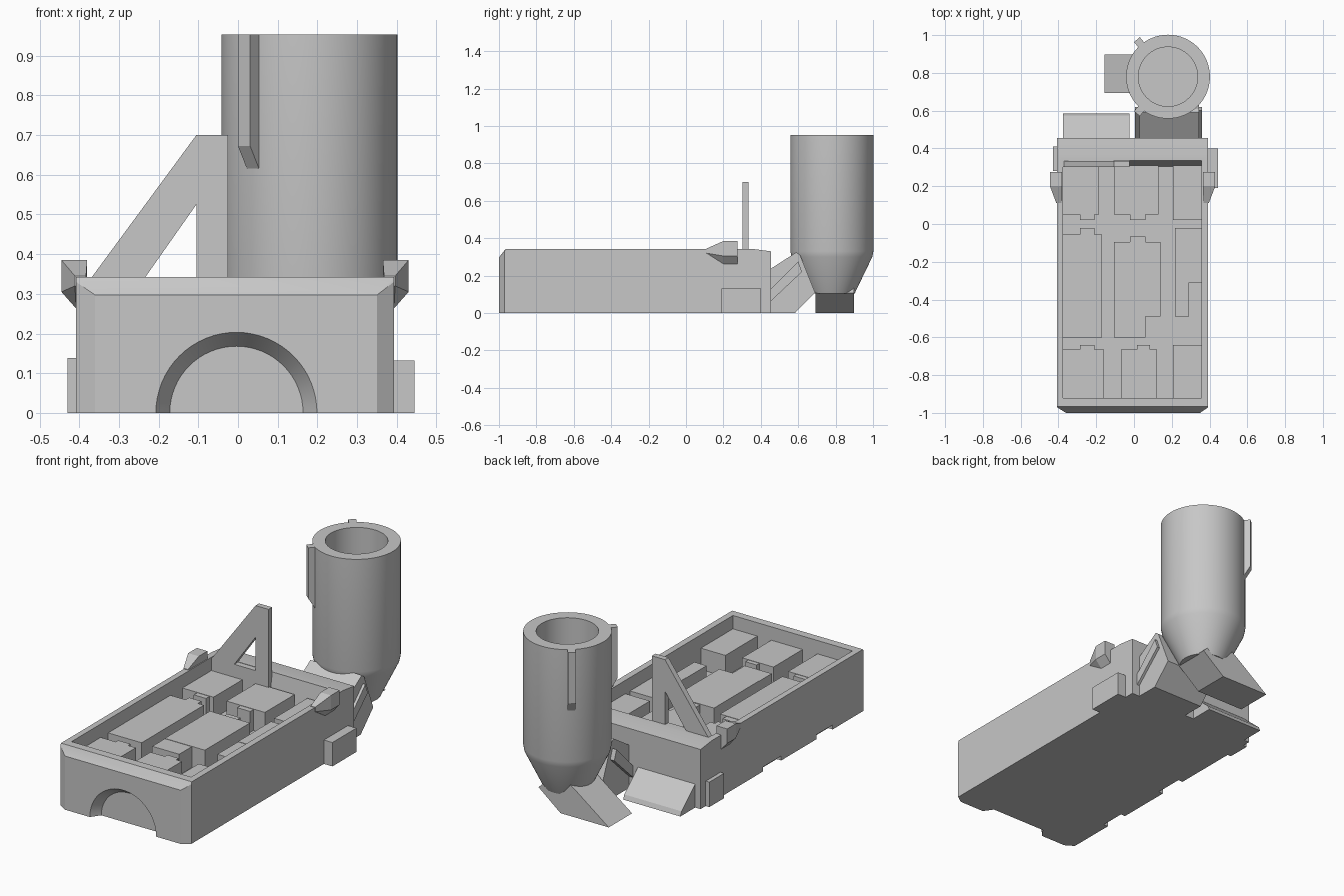
import bpy, bmesh, math
from mathutils import Vector, Matrix

cube = bpy.data.objects.get("Cube")
if cube:
    bpy.data.objects.remove(cube, do_unlink=True)

grey = bpy.data.materials.new("plain grey")
grey.use_nodes = True
COLOUR = (0.57, 0.57, 0.57, 1)
grey.diffuse_color = COLOUR
grey.node_tree.nodes["Principled BSDF"].inputs["Base Color"].default_value = COLOUR


def finish(name, bm):
    bmesh.ops.recalc_face_normals(bm, faces=bm.faces)
    mesh = bpy.data.meshes.new(name)
    bm.to_mesh(mesh)
    bm.free()
    mesh.materials.append(grey)
    ob = bpy.data.objects.new(name, mesh)
    bpy.context.collection.objects.link(ob)
    return ob


def hull(name, points):
    """Convex solid around a few points."""
    bm = bmesh.new()
    for p in points:
        bm.verts.new(p)
    bmesh.ops.convex_hull(bm, input=bm.verts)
    bmesh.ops.dissolve_limit(bm, angle_limit=0.01, verts=bm.verts, edges=bm.edges)
    return finish(name, bm)


def box(name, x0, x1, y0, y1, z0, z1):
    return hull(name, [(x, y, z) for x in (x0, x1) for y in (y0, y1) for z in (z0, z1)])


def prism(name, outline, axis, lo, hi):
    """Extrude a 2D outline along x or y."""
    def place(a, b, d):
        return (d, a, b) if axis == "x" else (a, d, b)
    bm = bmesh.new()
    face = bm.faces.new([bm.verts.new(place(a, b, lo)) for a, b in outline])
    new = bmesh.ops.extrude_face_region(bm, geom=[face])["geom"]
    shift = Vector(place(0, 0, hi - lo))
    bmesh.ops.translate(bm, vec=shift, verts=[v for v in new if isinstance(v, bmesh.types.BMVert)])
    return finish(name, bm)


def lathe(name, profile, centre, steps=64):
    """Spin a radius/height profile about a vertical axis."""
    bm = bmesh.new()
    verts = [bm.verts.new((r, 0, z)) for r, z in profile]
    edges = [bm.edges.new(pair) for pair in zip(verts, verts[1:])]
    bmesh.ops.spin(bm, geom=verts + edges, cent=(0, 0, 0), axis=(0, 0, 1),
                   angle=math.tau, steps=steps)
    bmesh.ops.remove_doubles(bm, verts=bm.verts, dist=0.0005)
    bmesh.ops.translate(bm, vec=centre, verts=bm.verts)
    return finish(name, bm)


def cut(target, cutter):
    cutter.hide_render = True
    mod = target.modifiers.new("cut", "BOOLEAN")
    mod.operation = "DIFFERENCE"
    mod.solver = "EXACT"
    mod.object = cutter
    bpy.context.view_layer.objects.active = target
    bpy.ops.object.modifier_apply(modifier=mod.name)
    bpy.data.objects.remove(cutter, do_unlink=True)


def smooth(ob):
    bpy.ops.object.select_all(action="DESELECT")
    ob.select_set(True)
    bpy.context.view_layer.objects.active = ob
    bpy.ops.object.shade_smooth_by_angle(angle=math.radians(25))


L, R = -0.408, 0.393
FLOOR, TOP = 0.15, 0.268

# Tray with a chamfered front
tray = hull("tray",
            [(x, -1, z) for x in (-0.36, 0.35) for z in (0, 0.297)] +
            [(x, y, z) for x in (L, R)
             for y, z in ((-0.97, 0), (-0.97, 0.33), (-0.965, 0.342), (0.36, 0.342),
                          (0.455, 0.33), (0.455, 0))])
cut(tray, box("cavity", -0.375, 0.357, -0.92, 0.335, FLOOR, 0.5))

# Tapered half-round recess in the front
bm = bmesh.new()
bmesh.ops.create_cone(bm, cap_ends=True, segments=64, radius1=0.21, radius2=0.168, depth=0.06,
                      matrix=Matrix.Translation((-0.004, -0.98, 0)) @ Matrix.Rotation(-math.pi / 2, 4, "X"))
cut(tray, finish("arch", bm))

# Shallow notches under the right edge
for y0, y1 in ((-0.25, -0.09), (-0.7, -0.56)):
    cut(tray, box("notch", -0.5, -0.38, y0, y1, -0.1, 0.025))
smooth(tray)

# Raised blocks inside: (x0, x1, y0, y1)
blocks = {
    "rear_right_block": [(-0.375, -0.185, 0.05, 0.31), (-0.285, -0.21, 0.02, 0.06)],
    "rear_middle_block": [(-0.105, 0.13, 0.05, 0.31), (-0.02, 0.06, 0.02, 0.06)],
    "rear_left_block": [(0.207, 0.357, 0.02, 0.31)],
    "long_right_block": [(-0.375, -0.17, -0.6, -0.055), (-0.285, -0.21, -0.06, -0.02)],
    "long_middle_block": [(-0.105, 0.14, -0.49, -0.095), (-0.105, 0.06, -0.6, -0.48),
                          (-0.02, 0.06, -0.1, -0.065)],
    "long_left_block": [(0.217, 0.357, -0.31, -0.02), (0.217, 0.292, -0.49, -0.3)],
    "front_right_block": [(-0.375, -0.16, -0.92, -0.665), (-0.285, -0.21, -0.67, -0.64)],
    "front_middle_block": [(-0.07, 0.122, -0.92, -0.665), (0.015, 0.085, -0.67, -0.64)],
    "front_left_block": [(0.207, 0.357, -0.92, -0.64)],
}
for name, parts in blocks.items():
    for i, (x0, x1, y0, y1) in enumerate(parts):
        box(f"{name}_{i}" if i else name, x0, x1, y0, y1, FLOOR, TOP - 0.002 * i)

# Sloped inner face of the back wall
prism("back_wall_slope", [(0.335, 0.34), (0.305, FLOOR), (0.335, FLOOR)], "x", -0.025, 0.357)

# Upright triangular frame: post, sloping brace and foot
prism("frame_post", [(-0.105, FLOOR), (-0.025, FLOOR), (-0.025, 0.7), (-0.105, 0.7)],
      "y", 0.303, 0.334)
prism("frame_brace", [(-0.37, 0.34), (-0.235, 0.34), (-0.105, 0.525), (-0.105, 0.7)],
      "y", 0.303, 0.334)
box("frame_foot", -0.375, -0.105, 0.303, 0.335, FLOOR, 0.34)

# Side clips with tapered fronts
for name, edge, s in (("right_clip", L, -1), ("left_clip", R, 1)):
    section = [(-0.028, 0.385), (0.037, 0.385), (0.037, 0.305), (0, 0.263), (-0.028, 0.3)]
    pts = [(edge + s * a, y, z) for y in (0.2, 0.275) for a, z in section]
    pts += [(edge + s * a, 0.11, z) for a in (-0.025, 0.003) for z in (0.32, 0.345)]
    hull(name, pts)

# Side plates
box("left_side_plate", R - 0.01, 0.445, 0.19, 0.4, 0, 0.132)
box("right_side_plate", -0.43, L + 0.01, 0.28, 0.41, 0, 0.138)

# Wedge behind the tray
prism("rear_wedge", [(0.45, 0), (0.585, 0), (0.575, 0.025), (0.455, 0.13), (0.45, 0.13)],
      "x", -0.375, -0.025)

# Slanted duct between tray and hopper, with side rails
prism("duct", [(0.45, 0), (0.58, 0), (0.69, 0.11), (0.61, 0.31), (0.59, 0.325), (0.45, 0.235)],
      "x", 0.03, 0.345)
for name, x0, x1 in (("duct_right_rail", 0.005, 0.035), ("duct_left_rail", 0.34, 0.36)):
    prism(name, [(0.45, 0.06), (0.62, 0.22), (0.6, 0.275), (0.45, 0.125)], "x", x0, x1)

# Hollow hopper with a tapered base and a flat bore floor
CX, CY, H = 0.18, 0.78, 0.953
hopper = lathe("hopper",
               [(0, 0.105), (0.122, 0.105), (0.216, 0.3), (0.222, 0.33), (0.222, H),
                (0.157, H), (0.157, 0.33), (0, 0.33)], (CX, CY, 0))
smooth(hopper)

# Vertical ribs on the hopper
for name, angle in (("rear_rib", 130), ("front_rib", 230)):
    rib = prism(name, [(0.2, H), (0.256, H), (0.256, 0.672), (0.215, 0.605), (0.2, 0.605)],
                "y", -0.02, 0.02)
    rib.location = (CX, CY, 0)
    rib.rotation_euler.z = math.radians(angle)

# Slanted square chute under the hopper
prism("chute", [(-0.155, 0), (0.14, 0), (0.275, 0.108), (0.2, 0.18), (0.09, 0.18), (0.04, 0.145)],
      "y", 0.693, 0.897)
